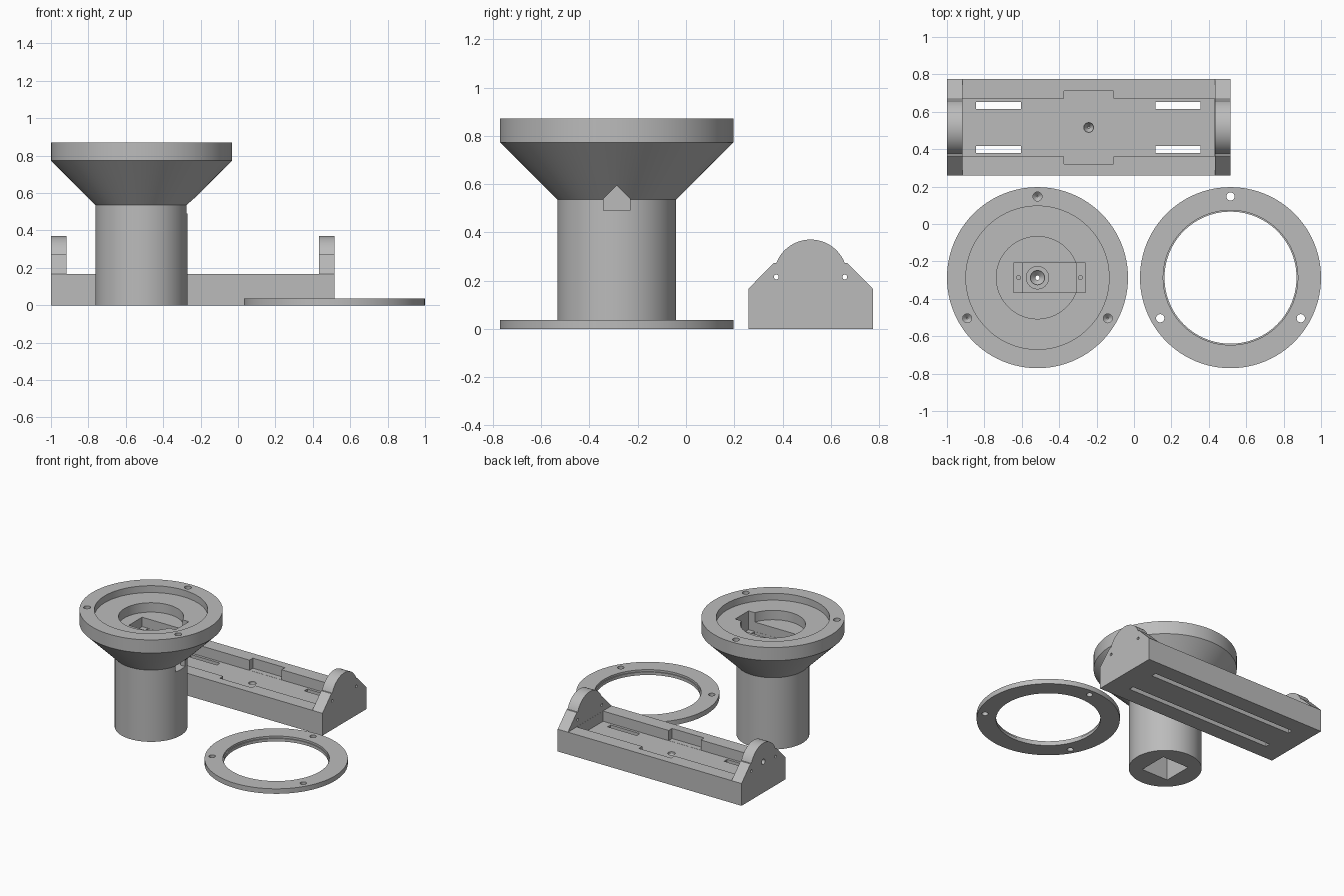
import bpy, bmesh, math
from mathutils import Matrix, Vector

if "Cube" in bpy.data.objects:
    bpy.data.objects.remove(bpy.data.objects["Cube"])

grey = bpy.data.materials.new("plain grey")
grey.diffuse_color = (0.5, 0.5, 0.5, 1)
grey.use_nodes = True
grey.node_tree.nodes["Principled BSDF"].inputs["Base Color"].default_value = grey.diffuse_color


def make(name, bm):
    bmesh.ops.recalc_face_normals(bm, faces=bm.faces)
    me = bpy.data.meshes.new(name)
    bm.to_mesh(me)
    bm.free()
    ob = bpy.data.objects.new(name, me)
    me.materials.append(grey)
    bpy.context.collection.objects.link(ob)
    return ob


def lathe(name, profile, cx, cy, seg=96, closed=False):
    """Revolve an (r, z) outline about a vertical axis."""
    bm = bmesh.new()
    rings = []
    for r, z in profile:
        rings.append([bm.verts.new((cx + r * math.cos(2 * math.pi * i / seg),
                                    cy + r * math.sin(2 * math.pi * i / seg), z))
                      for i in range(seg)])
    pairs = list(zip(rings, rings[1:]))
    if closed:
        pairs.append((rings[-1], rings[0]))
    else:
        bm.faces.new(rings[0])
        bm.faces.new(rings[-1])
    for a, b in pairs:
        for i in range(seg):
            j = (i + 1) % seg
            bm.faces.new((a[i], a[j], b[j], b[i]))
    return make(name, bm)


def box(x0, x1, y0, y1, z0, z1, name="cutter"):
    bm = bmesh.new()
    bmesh.ops.create_cube(bm, size=1)
    bmesh.ops.scale(bm, vec=(x1 - x0, y1 - y0, z1 - z0), verts=bm.verts)
    bmesh.ops.translate(bm, vec=((x0 + x1) / 2, (y0 + y1) / 2, (z0 + z1) / 2), verts=bm.verts)
    return make(name, bm)


def prism_x(name, pts, x0, x1):
    """Extrude a (y, z) outline along x."""
    bm = bmesh.new()
    f = bm.faces.new([bm.verts.new((x0, y, z)) for y, z in pts])
    g = bmesh.ops.extrude_face_region(bm, geom=[f])
    bmesh.ops.translate(bm, vec=(x1 - x0, 0, 0),
                        verts=[v for v in g["geom"] if isinstance(v, bmesh.types.BMVert)])
    return make(name, bm)


def circle(cy, cz, r, n=24):
    return [(cy + r * math.cos(2 * math.pi * i / n), cz + r * math.sin(2 * math.pi * i / n))
            for i in range(n)]


def boolean(ob, cutter, op='DIFFERENCE'):
    bpy.context.view_layer.objects.active = ob
    m = ob.modifiers.new("boolean", 'BOOLEAN')
    m.operation, m.solver, m.object = op, 'EXACT', cutter
    bpy.ops.object.modifier_apply(modifier=m.name)
    bpy.data.objects.remove(cutter, do_unlink=True)


def smooth(ob):
    bpy.ops.object.select_all(action='DESELECT')
    ob.select_set(True)
    bpy.context.view_layer.objects.active = ob
    bpy.ops.object.shade_smooth_by_angle(angle=math.radians(25))


def screw_spots(cx, cy):
    for a in (90, 210, 330):
        yield cx + 0.434 * math.cos(math.radians(a)), cy + 0.434 * math.sin(math.radians(a))


# flared housing with stepped recess
CX, CY = -0.516, -0.287
housing = lathe("flared_housing",
                [(0.246, 0), (0.246, 0.535), (0.484, 0.773), (0.484, 0.871), (0.383, 0.871),
                 (0.383, 0.82), (0.22, 0.82), (0.22, 0.75)], CX, CY)
for x, y in screw_spots(CX, CY):
    boolean(housing, lathe("cutter", [(0.004, 0.765), (0.024, 0.785), (0.024, 0.9)], x, y, 24))
# motor pocket: flange ledge, then body
boolean(housing, box(-0.645, -0.26, CY - 0.079, CY + 0.079, 0.68, 0.85))
boolean(housing, box(-0.595, -0.31, CY - 0.078, CY + 0.078, 0.49, 0.7))
for x in (-0.617, -0.287):
    boolean(housing, lathe("cutter", [(0.011, 0.6), (0.011, 0.7)], x, CY, 16))
# cable outlet with pointed roof
boolean(housing, prism_x("cutter", [(CY - 0.055, 0.491), (CY + 0.055, 0.491), (CY + 0.055, 0.54),
                                    (CY, 0.595), (CY - 0.055, 0.54)], -0.42, -0.1))
# square socket and centre screw hole
boolean(housing, box(CX - 0.11, CX + 0.11, CY - 0.11, CY + 0.11, -0.1, 0.4))
boolean(housing, lathe("cutter", [(0.012, 0.35), (0.012, 0.44), (0.038, 0.465), (0.038, 0.475),
                                  (0.06, 0.475), (0.06, 0.52)], CX, CY, 32))
smooth(housing)

# clamp ring
RX = 0.516
ring = lathe("clamp_ring", [(0.484, 0), (0.484, 0.037), (0.36, 0.037), (0.36, 0.022),
                            (0.353, 0.022), (0.353, 0)], RX, CY, closed=True)
for x, y in screw_spots(RX, CY):
    boolean(ring, lathe("cutter", [(0.022, -0.1), (0.022, 0.1)], x, y, 24))
smooth(ring)

# tray: full-length end profile, cleared between the end plates
TY = 0.516
a0 = math.asin((0.272 - 0.218) / 0.152)
arc = [(TY + 0.152 * math.cos(a0 + (math.pi - 2 * a0) * i / 32),
        0.218 + 0.152 * math.sin(a0 + (math.pi - 2 * a0) * i / 32)) for i in range(33)]
outline = ([(TY - 0.258, 0), (TY + 0.258, 0), (TY + 0.258, 0.166), (TY + 0.153, 0.272)]
           + arc + [(TY - 0.153, 0.272), (TY - 0.258, 0.166)])
tray = prism_x("tray", outline, -1, 0.516)
boolean(tray, box(-0.918, 0.432, 0, 1, 0.166, 0.6))
boolean(tray, box(-0.917, 0.431, TY - 0.155, TY + 0.155, 0.09, 0.3))
boolean(tray, box(-0.375, -0.11, TY - 0.195, TY + 0.195, 0.091, 0.3))
# strap slots and underside grooves
for y in (TY - 0.118, TY + 0.118):
    boolean(tray, box(-0.845, 0.358, y - 0.019, y + 0.019, -0.1, 0.04))
    for x in (-0.725, 0.235):
        boolean(tray, box(x - 0.12, x + 0.12, y - 0.018, y + 0.018, 0.02, 0.2))
# countersunk floor screw hole
boolean(tray, lathe("cutter", [(0.006, 0.045), (0.026, 0.075), (0.026, 0.2)], -0.242, TY, 24))
# wire holes in the end plates
for y in (TY - 0.142, TY + 0.142):
    for x in (-0.96, 0.474):
        boolean(tray, prism_x("cutter", circle(y, 0.215, 0.01, 16), x - 0.1, x + 0.1))
boolean(tray, prism_x("cutter", circle(TY, 0.23, 0.02), -1.1, -0.85))
smooth(tray)
